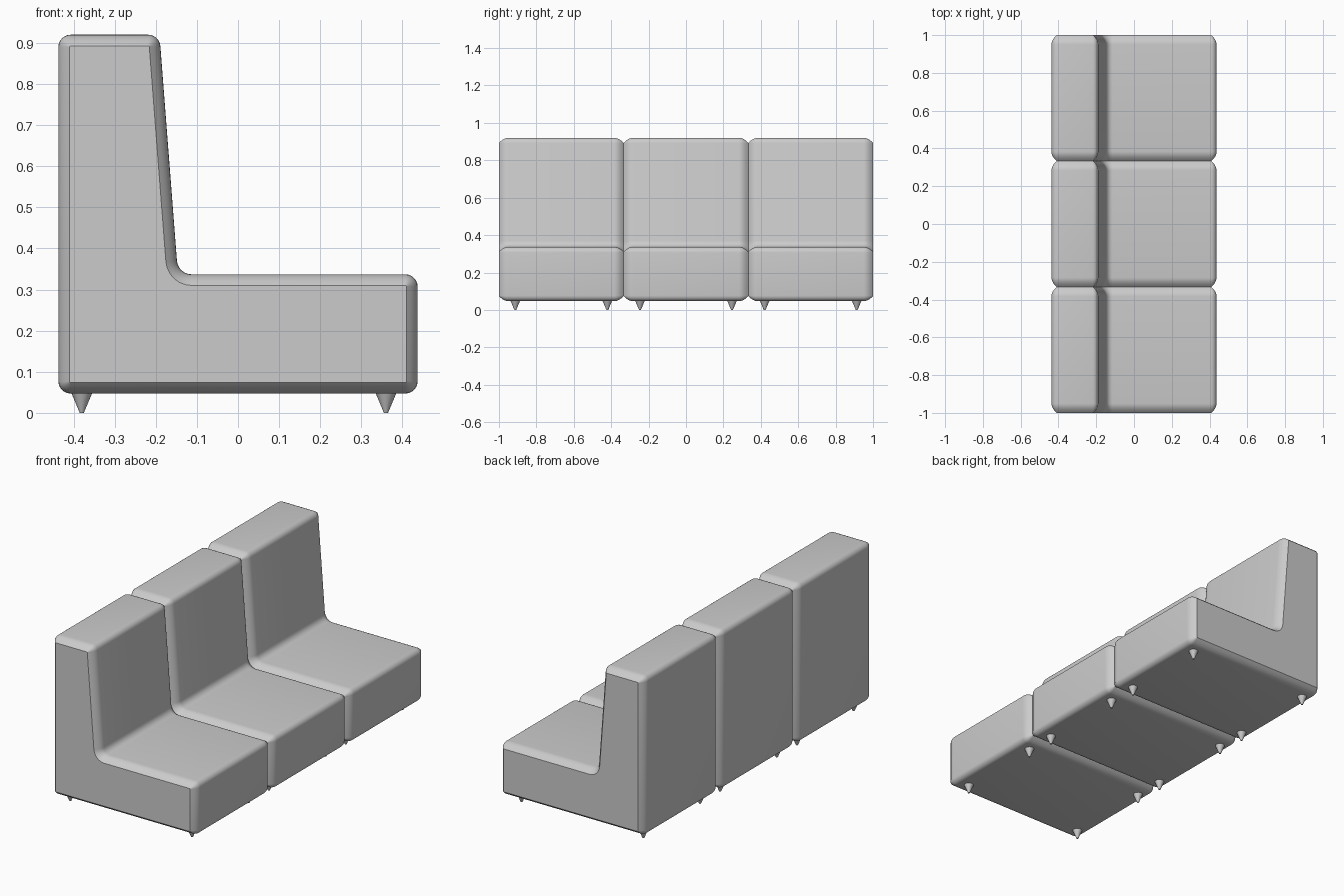
import bpy, bmesh, math
from mathutils import Vector

cube = bpy.data.objects.get("Cube")
if cube:
    bpy.data.objects.remove(cube, do_unlink=True)

fabric = bpy.data.materials.new("light_grey")
fabric.use_nodes = True
grey = (0.6, 0.6, 0.6, 1)
fabric.diffuse_color = grey
fabric.node_tree.nodes["Principled BSDF"].inputs["Base Color"].default_value = grey

MODULE = 2 / 3      # width of one seat module
INSET = 0.027       # how far the side panels sit inside the outline
SOFT = 0.05         # depth of the soft edge beside each side panel

# Seat and backrest outline (x, z), counter-clockwise, with sharp corners
OUTLINE = [Vector(p) for p in ((-0.437, 0.047), (0.437, 0.047), (0.437, 0.337),
                               (-0.146, 0.337), (-0.191, 0.92), (-0.437, 0.92))]


def rounded_outline(inset, steps=6):
    """Offset the outline inwards and round its corners."""
    n = len(OUTLINE)
    points = []
    for i, p in enumerate(OUTLINE):
        a = (p - OUTLINE[i - 1]).normalized()
        b = (OUTLINE[(i + 1) % n] - p).normalized()
        na, nb = Vector((-a.y, a.x)), Vector((-b.y, b.x))
        miter = (na + nb) / (1 + na.dot(nb))
        turn = math.atan2(a.cross(b), a.dot(b))
        side = 1 if turn > 0 else -1
        radius = 0.03 - inset if side > 0 else 0.036 + inset
        corner = p + miter * inset
        centre = corner + miter * radius * side
        start = -na * radius * side
        for k in range(steps + 1):
            t = turn * k / steps
            c, s = math.cos(t), math.sin(t)
            points.append(centre + Vector((c * start.x - s * start.y,
                                           s * start.x + c * start.y)))
    return points


def finish(bm, name, location):
    bmesh.ops.recalc_face_normals(bm, faces=bm.faces)
    mesh = bpy.data.meshes.new(name)
    bm.to_mesh(mesh)
    bm.free()
    mesh.materials.append(fabric)
    obj = bpy.data.objects.new(name, mesh)
    obj.location = location
    bpy.context.collection.objects.link(obj)
    bpy.ops.object.select_all(action='DESELECT')
    obj.select_set(True)
    bpy.context.view_layer.objects.active = obj
    bpy.ops.object.shade_smooth_by_angle(angle=math.radians(30))


def seat_module(name, y):
    bm = bmesh.new()
    levels = [k / 5 for k in range(6)]
    flat = MODULE / 2 - SOFT
    stations = [(-flat - SOFT * t, t) for t in reversed(levels)]
    stations += [(flat + SOFT * t, t) for t in levels]
    rings = [[bm.verts.new((p.x, pos, p.y)) for p in rounded_outline(INSET * t * t)]
             for pos, t in stations]
    for r0, r1 in zip(rings, rings[1:]):
        for i in range(len(r0)):
            bm.faces.new((r0[i - 1], r0[i], r1[i], r1[i - 1]))
    bm.faces.new(rings[0])
    bm.faces.new(rings[-1])
    finish(bm, name, (0, y, 0))


def leg(name, x, y):
    bm = bmesh.new()
    bmesh.ops.create_cone(bm, cap_ends=True, segments=20, radius1=0.005,
                          radius2=0.026, depth=0.05)
    finish(bm, name, (x, y, 0.025))


# Three modules in a row, each on four tapered legs
for index, label in enumerate(("front", "middle", "rear")):
    y = (index - 1) * MODULE
    seat_module(label + "_seat_module", y)
    for place, x in (("back", -0.38), ("seat", 0.36)):
        for side in (-1, 1):
            leg(f"{label}_{place}_leg_{'a' if side < 0 else 'b'}", x, y + side * 0.246)
